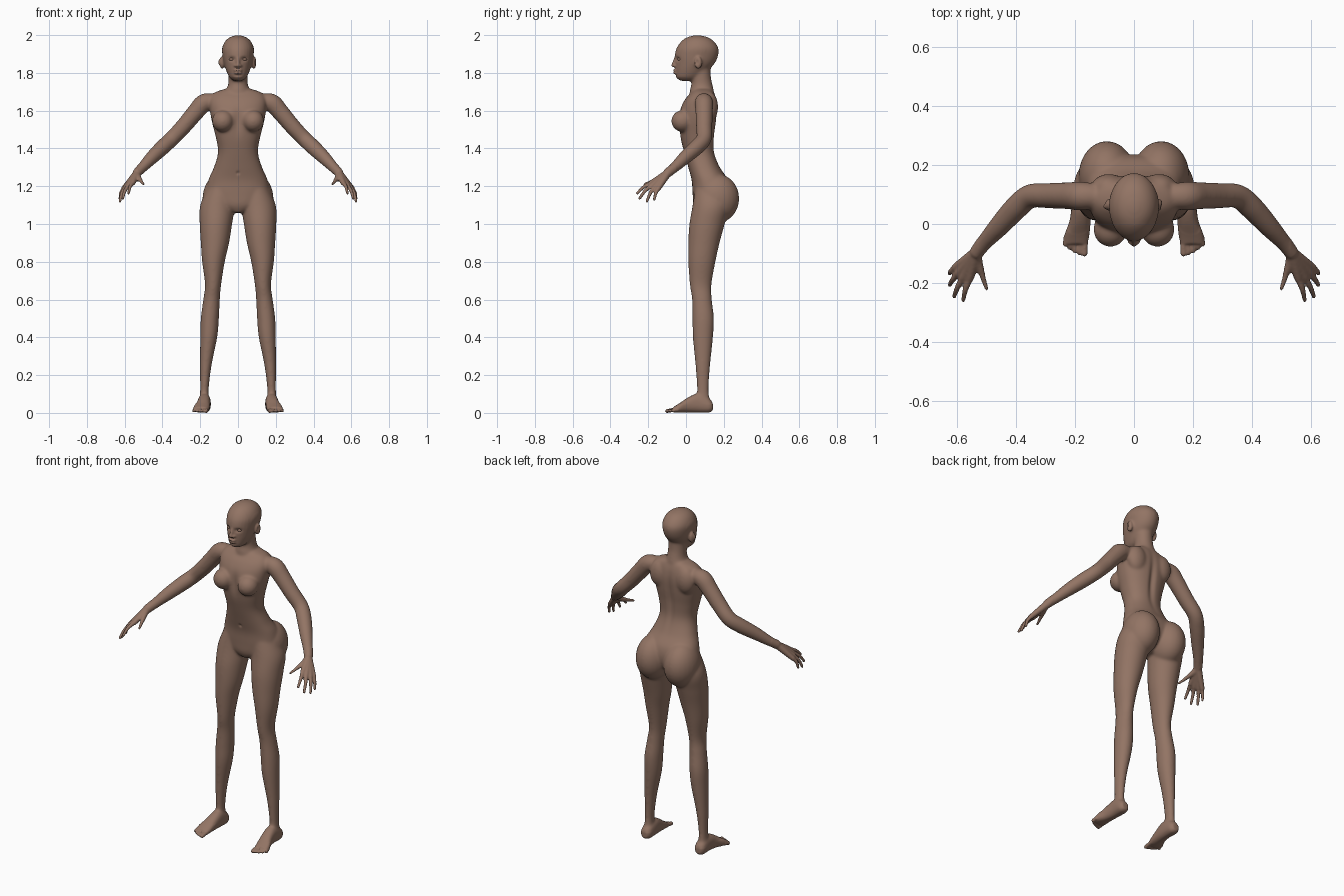
import bpy, bmesh, math
from mathutils import Vector

cube = bpy.data.objects.get("Cube")
if cube:
    bpy.data.objects.remove(cube)

skin = bpy.data.materials.new("brown skin")
skin.use_nodes = True
skin.diffuse_color = (0.29, 0.175, 0.128, 1)
bsdf = skin.node_tree.nodes["Principled BSDF"]
bsdf.inputs["Base Color"].default_value = skin.diffuse_color
bsdf.inputs["Roughness"].default_value = 0.6

bm = bmesh.new()


def spline(rows, steps=6):
    """Smoothly resample rows of numbers."""
    out = []
    for i in range(len(rows) - 1):
        a, b, c, d = (rows[max(0, min(len(rows) - 1, i + k))] for k in (-1, 0, 1, 2))
        for s in range(steps):
            t = s / steps
            out.append([q + 0.5 * t * (r - p + t * (2 * p - 5 * q + 4 * r - w + t * (3 * (q - r) + w - p)))
                        for p, q, r, w in zip(a, b, c, d)])
    return out + [list(rows[-1])]


def loft(rows, normal=None, power=2.0, sides=32):
    """Skin rings given as x, y, z, half width, half depth."""
    rows = spline(rows)
    rings = []
    for i, (x, y, z, ru, rv) in enumerate(rows):
        if normal == "z":
            u, v = Vector((1, 0, 0)), Vector((0, 1, 0))
        elif normal == "y":
            u, v = Vector((1, 0, 0)), Vector((0, 0, 1))
        else:
            a, b = rows[max(i - 1, 0)], rows[min(i + 1, len(rows) - 1)]
            t = (Vector(b[:3]) - Vector(a[:3])).normalized()
            u = Vector((0, 0, 1)).cross(t).normalized()
            v = t.cross(u)
        ring = []
        for k in range(sides):
            ang = math.tau * k / sides
            c, s = math.cos(ang), math.sin(ang)
            c, s = (math.copysign(abs(q) ** (2 / power), q) for q in (c, s))
            ring.append(bm.verts.new(Vector((x, y, z)) + u * c * ru + v * s * rv))
        rings.append(ring)
    for r0, r1 in zip(rings, rings[1:]):
        for k in range(sides):
            n = (k + 1) % sides
            bm.faces.new((r0[k], r0[n], r1[n], r1[k]))
    bm.faces.new(rings[0][::-1])
    bm.faces.new(rings[-1])


def ball(centre, radii):
    made = bmesh.ops.create_uvsphere(bm, u_segments=24, v_segments=16, radius=1)["verts"]
    for v in made:
        v.co = Vector(c + p * r for c, p, r in zip(centre, v.co, radii))


def tube(points, side):
    """Round limb with a rounded tip, from x, y, z, radius."""
    loft([(side * x, y, z, r, r) for x, y, z, r in points])
    x, y, z, r = points[-1]
    ball((side * x, y, z), (r, r, r))


def column(rows, power=2.0):
    """Upright form from height, front, back, half width."""
    loft([(0, (f + b) / 2, z, w, (b - f) / 2) for z, f, b, w in rows], "z", power)


# Torso
column([(1.06, .06, .15, .03), (1.1, .04, .21, .12), (1.16, .035, .235, .165), (1.23, .03, .225, .158),
        (1.3, .012, .18, .128), (1.38, -.01, .15, .106), (1.46, -.03, .15, .118), (1.54, -.04, .16, .138),
        (1.61, -.03, .165, .15), (1.66, -.005, .16, .15), (1.695, .025, .15, .125), (1.715, .04, .14, .07)], 2.3)

# Neck and head
column([(1.66, .02, .15, .08), (1.705, .02, .148, .065), (1.74, .028, .14, .052),
        (1.78, .028, .132, .05), (1.84, .03, .13, .05)])
column([(1.757, -.03, .04, .022), (1.775, -.052, .08, .045), (1.81, -.057, .115, .062), (1.85, -.058, .152, .075),
        (1.89, -.059, .17, .082), (1.93, -.05, .172, .084), (1.965, -.026, .15, .07),
        (1.988, .005, .118, .045), (1.999, .045, .075, .012)])

# Nose and lips
tube([(0, -.052, 1.885, .008), (0, -.061, 1.86, .009), (0, -.067, 1.84, .011)], 1)
ball((0, -.057, 1.813), (.022, .012, .007))
ball((0, -.056, 1.8), (.02, .012, .007))

for side in (1, -1):
    # Ears, nostrils and bust
    ball((side * .084, .065, 1.855), (.014, .02, .033))
    ball((side * .013, -.058, 1.838), (.009, .011, .008))
    ball((side * .08, -.018, 1.545), (.058, .06, .058))
    # Shoulder blade and buttock
    ball((side * .085, .125, 1.62), (.06, .045, .08))
    ball((side * .092, .165, 1.135), (.096, .117, .13))

    # Leg
    loft([(side * x, (f + b) / 2, z, w, (b - f) / 2) for z, x, w, f, b in (
        (1.2, .085, .07, .05, .2), (1.1, .108, .092, .035, .23), (1.0, .117, .086, .018, .205),
        (.9, .122, .075, .012, .178), (.8, .13, .06, .012, .156), (.68, .132, .043, .02, .135),
        (.6, .14, .044, .032, .137), (.5, .149, .048, .034, .148), (.4, .155, .045, .036, .143),
        (.25, .171, .031, .05, .128), (.12, .178, .023, .058, .12), (.05, .178, .028, .05, .13))], "z")

    # Foot
    loft([(side * x, y, z, w, h) for y, x, z, w, h in (
        (.142, .179, .035, .018, .022), (.12, .178, .04, .032, .038), (.06, .178, .052, .034, .05),
        (.01, .183, .042, .036, .04), (-.035, .193, .026, .042, .025), (-.068, .197, .017, .04, .014))], "y", 2.4)
    # Toes
    for i in range(5):
        x = .167 + .0165 * i
        tip = -.1 + .0022 * i * i
        r = .011 if i == 0 else .0085
        tube([(x - .002, -.04, .016, r), (x, -.07, .015, r), (x + .001, tip, .01, r)], side)

    # Arm
    tube([(.13, .095, 1.65, .042), (.18, .095, 1.64, .049), (.225, .096, 1.592, .046),
          (.29, .096, 1.515, .043), (.352, .094, 1.45, .041), (.4, .055, 1.405, .041),
          (.455, -.005, 1.352, .036), (.505, -.06, 1.3, .028), (.532, -.095, 1.272, .025)], side)

    # Palm and fingers
    wrist = (.535, -.098, 1.268, .021)
    for knuckle, tip in (((.557, -.185, 1.217), (.579, -.258, 1.163)), ((.58, -.183, 1.203), (.61, -.246, 1.135)),
                         ((.597, -.168, 1.193), (.625, -.207, 1.12)), ((.606, -.147, 1.187), (.626, -.168, 1.13))):
        middle = [(p + q) / 2 + lift for p, q, lift in zip(knuckle, tip, (.004, -.002, .006))]
        tube([wrist, (*knuckle, .0135)], side)
        tube([(*knuckle, .0115), (*middle, .0095), (*tip, .0075)], side)
    tube([(.535, -.105, 1.262, .018), (.52, -.155, 1.237, .014), (.51, -.19, 1.222, .011),
          (.499, -.222, 1.21, .009)], side)

mesh = bpy.data.meshes.new("body")
bm.normal_update()
bm.to_mesh(mesh)
bm.free()
body = bpy.data.objects.new("body", mesh)
bpy.context.collection.objects.link(body)
bpy.context.view_layer.objects.active = body
body.select_set(True)

# Fuse the parts into one skin
fuse = body.modifiers.new("fuse", "REMESH")
fuse.mode = "VOXEL"
fuse.voxel_size = 0.0048
bpy.ops.object.modifier_apply(modifier=fuse.name)
mesh = body.data

# Soften broad forms strongly, and hands, feet and face lightly
group = body.vertex_groups.new(name="softness")
levels = {0.12: [], 1.0: []}
for v in mesh.vertices:
    x, y, z = v.co
    fine = abs(x) > .53 or z < .05 or (z > 1.775 and (y < 0 or abs(x) > .078))
    levels[0.12 if fine else 1.0].append(v.index)
for weight, indices in levels.items():
    group.add(indices, weight, "REPLACE")
soften = body.modifiers.new("soften", "SMOOTH")
soften.factor = 0.5
soften.iterations = 36
soften.vertex_group = group.name
bpy.ops.object.modifier_apply(modifier=soften.name)

# Hollows: centre, size and push, mirrored by using the absolute x
hollows = [
    ((.033, -.052, 1.873), (.017, .03, .011), (0, .012, 0)),     # eye sockets
    ((0, -.06, 1.8065), (.02, .03, .003), (0, .004, 0)),         # mouth line
    ((0, -.055, 1.787), (.02, .03, .006), (0, .004, 0)),         # under the lip
    ((.099, .058, 1.857), (.012, .009, .017), (-.008, 0, 0)),    # ear bowls
    ((0, .16, 1.5), (.018, .05, .13), (0, -.012, 0)),            # spine
    ((0, .02, 1.27), (.008, .03, .009), (0, .006, 0)),           # navel
    ((0, -.04, 1.54), (.022, .04, .06), (0, .01, 0)),            # breastbone
]
for v in mesh.vertices:
    p = Vector((abs(v.co.x), v.co.y, v.co.z))
    for centre, size, push in hollows:
        d = sum(((a - b) / s) ** 2 for a, b, s in zip(p, centre, size))
        if d < 9:
            v.co += Vector(push) * math.exp(-d)
    v.co.z = max(v.co.z, 0)
mesh.materials.clear()
mesh.materials.append(skin)
bpy.ops.object.shade_smooth()

# Eyes
for side, label in ((1, "left_eye"), (-1, "right_eye")):
    bpy.ops.mesh.primitive_uv_sphere_add(segments=24, ring_count=12, location=(side * .033, -.033, 1.872))
    eye = bpy.context.object
    eye.name = label
    eye.scale = (.014, .012, .009)
    eye.data.materials.append(skin)
    bpy.ops.object.shade_smooth()
